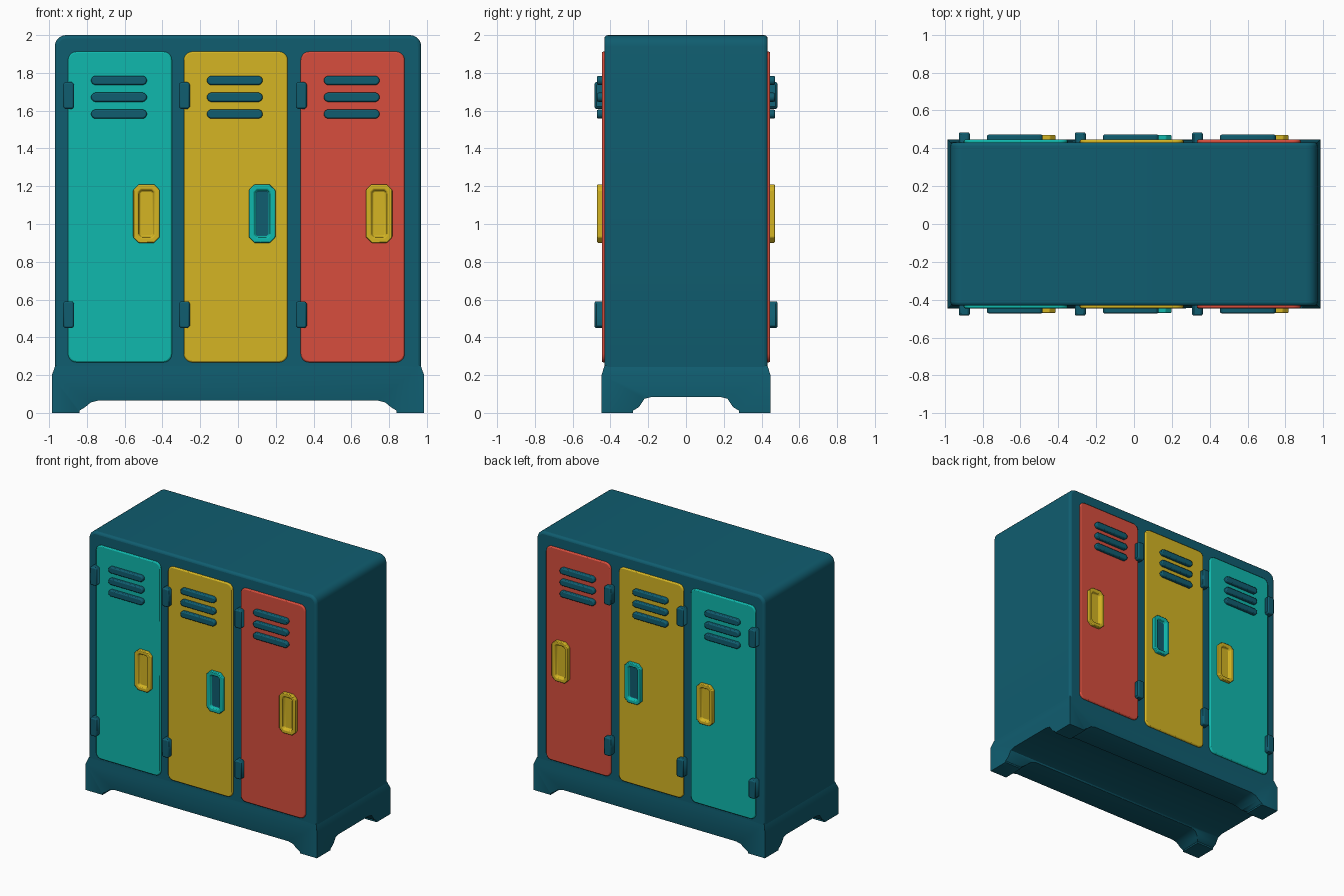
import bpy, bmesh, math

cube = bpy.data.objects.get("Cube")
if cube:
    bpy.data.objects.remove(cube, do_unlink=True)


def material(name, rgb):
    m = bpy.data.materials.new(name)
    m.use_nodes = True
    m.diffuse_color = (*rgb, 1)
    m.node_tree.nodes["Principled BSDF"].inputs["Base Color"].default_value = (*rgb, 1)
    return m


BLUE = material("deep blue", (0.005, 0.109, 0.16))
TEAL = material("teal", (0.005, 0.48, 0.42))
YELLOW = material("yellow", (0.66, 0.46, 0.017))
RED = material("red", (0.68, 0.076, 0.047))


def finish(name, bm, mats, bevel=0, segments=2):
    bmesh.ops.recalc_face_normals(bm, faces=bm.faces)
    me = bpy.data.meshes.new(name)
    bm.to_mesh(me)
    bm.free()
    ob = bpy.data.objects.new(name, me)
    bpy.context.collection.objects.link(ob)
    for m in mats:
        me.materials.append(m)
    bpy.context.view_layer.objects.active = ob
    ob.select_set(True)
    bpy.ops.object.shade_smooth_by_angle(angle=math.radians(35))
    ob.select_set(False)
    if bevel:
        b = ob.modifiers.new("Soft edges", 'BEVEL')
        b.width, b.segments = bevel, segments
        b.limit_method, b.angle_limit = 'ANGLE', math.radians(40)
    return ob


def prism(points, start, end, axis='y'):
    """Extrude a 2D outline (across, up) along y or x; return mesh and end face."""
    bm = bmesh.new()
    co = lambda a, z, d: (a, d, z) if axis == 'y' else (d, a, z)
    near = bm.faces.new([bm.verts.new(co(a, z, start)) for a, z in points])
    grown = bmesh.ops.extrude_face_region(bm, geom=[near], use_keep_orig=True)["geom"]
    far = next(g for g in grown if isinstance(g, bmesh.types.BMFace))
    for v in far.verts:
        v.co[1 if axis == 'y' else 0] = end
    bmesh.ops.recalc_face_normals(bm, faces=bm.faces)
    return bm, far


def rounded(cx, cz, w, h, r, steps=5):
    """Rounded rectangle outline; one step gives chamfered corners."""
    pts = []
    for q, (sx, sz) in enumerate([(1, 1), (-1, 1), (-1, -1), (1, -1)]):
        for i in range(steps + 1):
            a = (q + i / steps) * math.pi / 2
            pts.append((cx + sx * (w / 2 - r) + r * math.cos(a),
                        cz + sz * (h / 2 - r) + r * math.sin(a)))
    return pts


# Cabinet body
bm, _ = prism(rounded(0, 1.05, 1.94, 1.9, 0.06), -0.432, 0.432)
finish("cabinet_body", bm, [BLUE], 0.018, 3)


# Plinth with arched openings that leave four corner feet
def arch(half, height):
    return [(-half, -0.1), (-half, 0.012), (-half + 0.03, 0.03),
            (-half + 0.06, height - 0.01), (-half + 0.1, height),
            (half - 0.1, height), (half - 0.06, height - 0.01),
            (half - 0.03, 0.03), (half, 0.012), (half, -0.1)]


bm, _ = prism([(-0.985, 0), (0.985, 0), (0.985, 0.2), (0.968, 0.25),
               (-0.968, 0.25), (-0.985, 0.2)], -0.447, 0.447)
for v in bm.verts:
    if v.co.z > 0.22:
        v.co.y *= 0.965
plinth = finish("plinth", bm, [BLUE])
for axis, half, height in [('y', 0.84, 0.065), ('x', 0.28, 0.085)]:
    bm, _ = prism(arch(half, height), -1.2, 1.2, axis)
    cutter = finish("arch_cutter", bm, [BLUE])
    cutter.hide_render = True
    cut = plinth.modifiers.new("Arch", 'BOOLEAN')
    cut.operation, cut.solver, cut.object = 'DIFFERENCE', 'EXACT', cutter
    bpy.context.view_layer.objects.active = plinth
    bpy.ops.object.modifier_apply(modifier=cut.name)
    bpy.data.objects.remove(cutter, do_unlink=True)
soft = plinth.modifiers.new("Soft edges", 'BEVEL')
soft.width, soft.segments = 0.015, 2
soft.limit_method, soft.angle_limit = 'ANGLE', math.radians(50)


def plate(name, outline, side, depth, mat, bevel):
    bm, _ = prism(outline, side * 0.42, side * depth)
    return finish(name, bm, [mat], bevel)


def handle(name, cx, side, frame, cup):
    bm, face = prism(rounded(cx, 1.055, 0.14, 0.31, 0.03, 1), side * 0.42, side * 0.47)
    bmesh.ops.inset_region(bm, faces=[face], thickness=0.03)
    bmesh.ops.inset_region(bm, faces=[face], thickness=0.008)
    for v in face.verts:
        v.co.y = side * 0.449
    face.material_index = 1
    return finish(name, bm, [frame, cup], 0.005)


# Doors with vents, handles and hinges, the same on front and back
doors = [("left_column", -0.625, TEAL, YELLOW, YELLOW),
         ("middle_column", -0.012, YELLOW, TEAL, BLUE),
         ("right_column", 0.607, RED, YELLOW, YELLOW)]
for side, face_name in [(-1, "front"), (1, "back")]:
    for column, cx, color, frame, cup in doors:
        tag = f"{face_name}_{column}"
        plate(f"{tag}_door", rounded(cx, 1.09, 0.55, 1.645, 0.045), side, 0.446, color, 0.008)
        for i in range(3):
            plate(f"{tag}_vent_slat_{i + 1}", rounded(cx - 0.005, 1.582 + i * 0.089, 0.295, 0.048, 0.02, 2),
                  side, 0.472, BLUE, 0.008)
        handle(f"{tag}_handle", cx + 0.14, side, frame, cup)
        for label, z in [("lower", 0.52), ("upper", 1.68)]:
            plate(f"{tag}_{label}_hinge", rounded(cx - 0.272, z, 0.058, 0.142, 0.012, 2),
                  side, 0.484, BLUE, 0.018)
